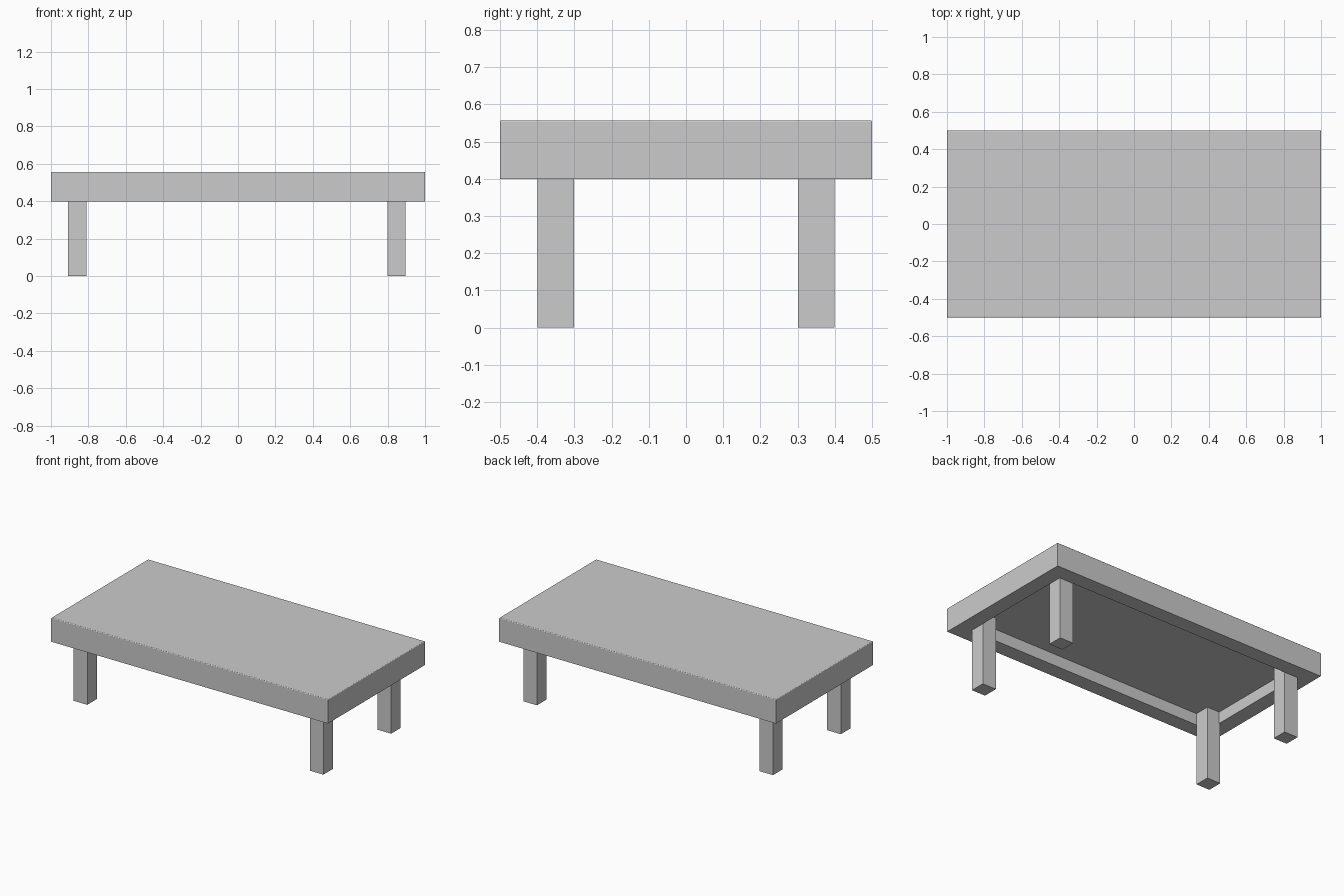
import bpy, bmesh
from mathutils import Matrix, Vector

if "Cube" in bpy.data.objects:
    bpy.data.objects.remove(bpy.data.objects["Cube"])

CEILING = 0.476  # underside of the slab


def box_mesh(lo, hi):
    """Return a bmesh box spanning two opposite corners."""
    lo, hi = Vector(lo), Vector(hi)
    bm = bmesh.new()
    bmesh.ops.create_cube(bm, size=1, matrix=Matrix.Translation((lo + hi) / 2)
                          @ Matrix.Diagonal((*(hi - lo), 1)))
    return bm


def finish(bm, name):
    mesh = bpy.data.meshes.new(name)
    bm.to_mesh(mesh)
    bm.free()
    obj = bpy.data.objects.new(name, mesh)
    bpy.context.collection.objects.link(obj)
    return obj


# Table top: slab with a hanging apron, straight-walled hollow underneath
bm = box_mesh((-1, -0.5, 0.4), (1, 0.5, 0.557))
bm.normal_update()
under = [f for f in bm.faces if f.normal.z < -0.5]
bmesh.ops.inset_region(bm, faces=under, thickness=0.1, use_even_offset=True)
ceiling = bmesh.ops.extrude_discrete_faces(bm, faces=under)["faces"]
bmesh.ops.translate(bm, verts=ceiling[0].verts[:], vec=(0, 0, CEILING - 0.4))

# Small rounded edge around the upper rim
rim = [e for e in bm.edges if all(v.co.z > 0.55 for v in e.verts)]
bmesh.ops.bevel(bm, geom=rim, offset=0.005, segments=3, affect='EDGES', profile=0.5)
bmesh.ops.recalc_face_normals(bm, faces=bm.faces[:])
finish(bm, "table_top")

# Four square legs tucked into the apron corners, reaching the slab
W = 0.049
for side, x in (("left", -0.859), ("right", 0.847)):
    for end, y in (("front", -0.35), ("back", 0.35)):
        finish(box_mesh((x - W, y - W, 0), (x + W, y + W, CEILING)), f"{end}_{side}_leg")
